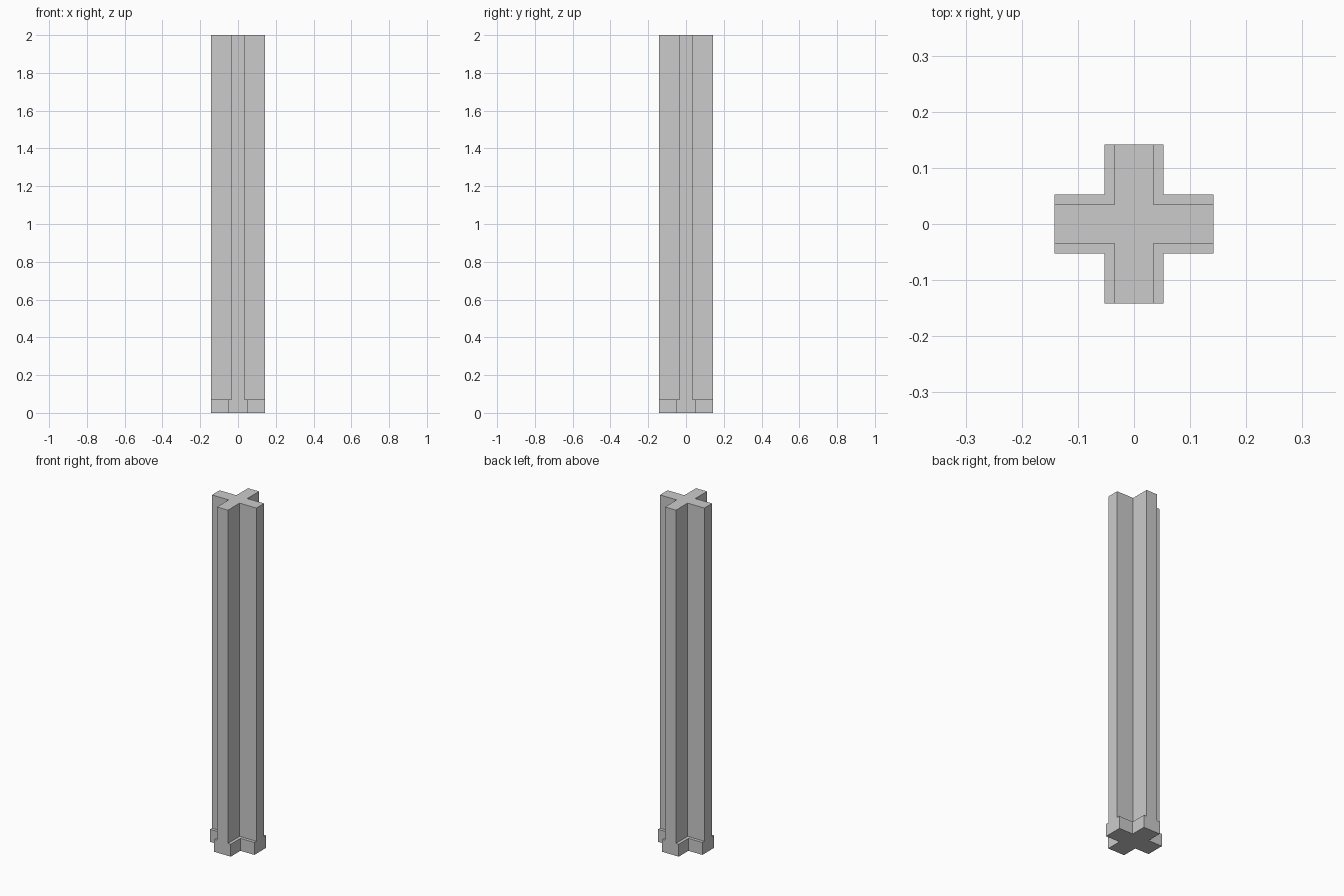
import bpy, bmesh

if "Cube" in bpy.data.objects:
    bpy.data.objects.remove(bpy.data.objects["Cube"])

ARM = 0.142        # reach of each arm
BASE_W = 0.053     # half width of the foot arms
SHAFT_W = 0.035    # half width of the shaft arms
FOOT_H, TOP = 0.072, 2.0

bm = bmesh.new()


def cross_ring(w, z):
    """Counter-clockwise plus-shaped outline, three points per arm."""
    ring = []
    for k in range(4):
        for x, y in ((ARM, -w), (ARM, w), (w, w)):
            for _ in range(k):
                x, y = -y, x
            ring.append(bm.verts.new((x, y, z)))
    return ring


rings = [cross_ring(BASE_W, 0), cross_ring(BASE_W, FOOT_H),
         cross_ring(SHAFT_W, FOOT_H), cross_ring(SHAFT_W, TOP)]

# Bottom and top caps
bm.faces.new(rings[0][::-1])
bm.faces.new(rings[3])

for i in range(12):
    j = (i + 1) % 12
    if i % 3 == 0:
        # Flush arm end: foot and shaft share one flat face
        bm.faces.new([r[j] for r in rings] + [r[i] for r in rings[::-1]])
    else:
        # Foot side, ledge and shaft side
        for lo, hi in zip(rings, rings[1:]):
            bm.faces.new((lo[i], lo[j], hi[j], hi[i]))

bmesh.ops.recalc_face_normals(bm, faces=bm.faces)
mesh = bpy.data.meshes.new("cross_column")
bm.to_mesh(mesh)
bm.free()
bpy.context.collection.objects.link(bpy.data.objects.new("cross_column", mesh))
